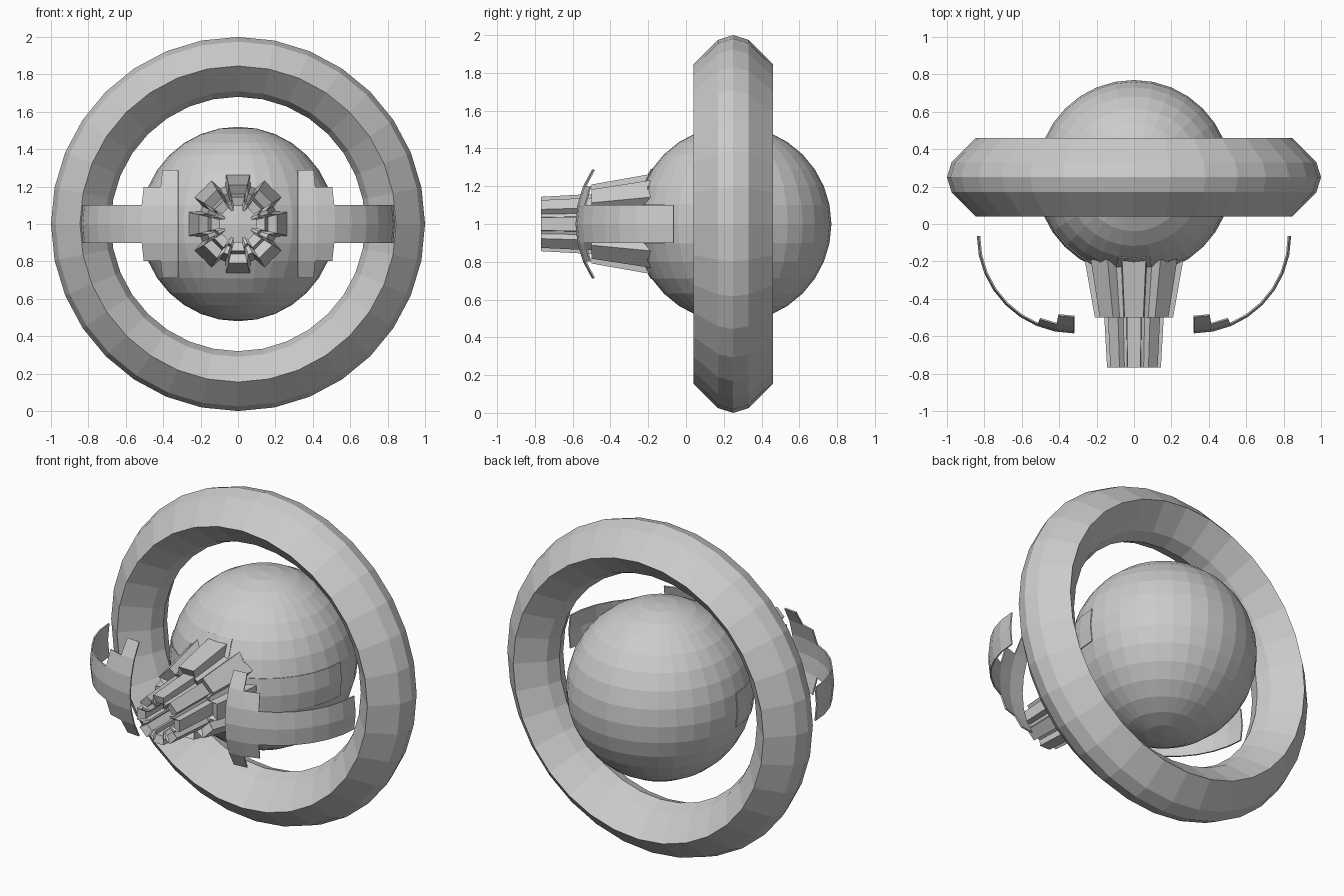
import bpy, bmesh
from math import sin, cos, pi, radians

if "Cube" in bpy.data.objects:
    bpy.data.objects.remove(bpy.data.objects["Cube"])

CY, CZ, R = 0.25, 1.0, 0.52     # body centre and radius


def make(name, verts, faces):
    bm = bmesh.new()
    vs = [bm.verts.new(v) for v in verts]
    for f in faces:
        bm.faces.new([vs[i] for i in f])
    me = bpy.data.meshes.new(name)
    bm.to_mesh(me)
    bm.free()
    ob = bpy.data.objects.new(name, me)
    bpy.context.collection.objects.link(ob)
    return ob


def loft(name, rings, closed=False):
    n = len(rings[0])
    verts = [p for r in rings for p in r]
    faces = []
    for i in range(len(rings) if closed else len(rings) - 1):
        j = (i + 1) % len(rings)
        for k in range(n):
            m = (k + 1) % n
            faces.append((i * n + k, i * n + m, j * n + m, j * n + k))
    ob = make(name, verts, faces)
    bm = bmesh.new()
    bm.from_mesh(ob.data)
    bmesh.ops.recalc_face_normals(bm, faces=bm.faces)
    bm.to_mesh(ob.data)
    bm.free()
    return ob


# Central ball
bpy.ops.mesh.primitive_uv_sphere_add(segments=32, ring_count=16, radius=R,
                                     location=(0, CY, CZ))
bpy.context.object.name = "body_ball"

# Large faceted ring around the ball
section = [(1.0, 0), (0.975, 0.08), (0.845, 0.21), (0.71, 0.08),
           (0.68, 0), (0.71, -0.08), (0.845, -0.21), (0.975, -0.08)]
loft("outer_ring", [[(r * cos(2 * pi * k / 32), CY + y, CZ + r * sin(2 * pi * k / 32))
                     for k in range(32)] for r, y in section], closed=True)


# Hollow fluted nozzle, two stages with eight ribs
def gear(r, y, depth):
    pts = []
    for t in range(8):
        for da, s in ((-18.5, depth), (-13.5, 1), (13.5, 1), (18.5, depth)):
            a = radians(45 * t + da)
            pts.append((r * s * cos(a), y, CZ + r * s * sin(a)))
    return pts


loft("nozzle", [gear(0.275, -0.17, 0.8), gear(0.215, -0.50, 0.8),
                gear(0.165, -0.47, 0.78), gear(0.148, -0.768, 0.78),
                gear(0.10, -0.755, 0.75), gear(0.10, -0.22, 0.75)])


# Stepped shell panels following the facets of the ball
def panel(name, side, cx, cy, r):
    step = pi / 16

    def pt(i, j):
        a, b = i * step, j * step
        return (cx + side * r * cos(b) * sin(a), cy - r * cos(b) * cos(a), CZ + r * sin(b))

    index, verts, faces = {}, [], []
    for j, count in zip(range(-3, 3), (1, 2, 8, 8, 2, 1)):
        for i in range(count):
            quad = []
            for key in ((i, j), (i + 1, j), (i + 1, j + 1), (i, j + 1)):
                if key not in index:
                    index[key] = len(verts)
                    verts.append(pt(*key))
                quad.append(index[key])
            faces.append(quad if side > 0 else quad[::-1])
    ob = make(name, verts, faces)
    mod = ob.modifiers.new("thickness", "SOLIDIFY")
    mod.thickness = 0.008
    mod.offset = -1


for side, label in ((-1, "left"), (1, "right")):
    panel("open_shield_" + label, side, side * 0.32, -0.065, R)
    panel("ball_plate_" + label, side, 0, CY, R + 0.005)
